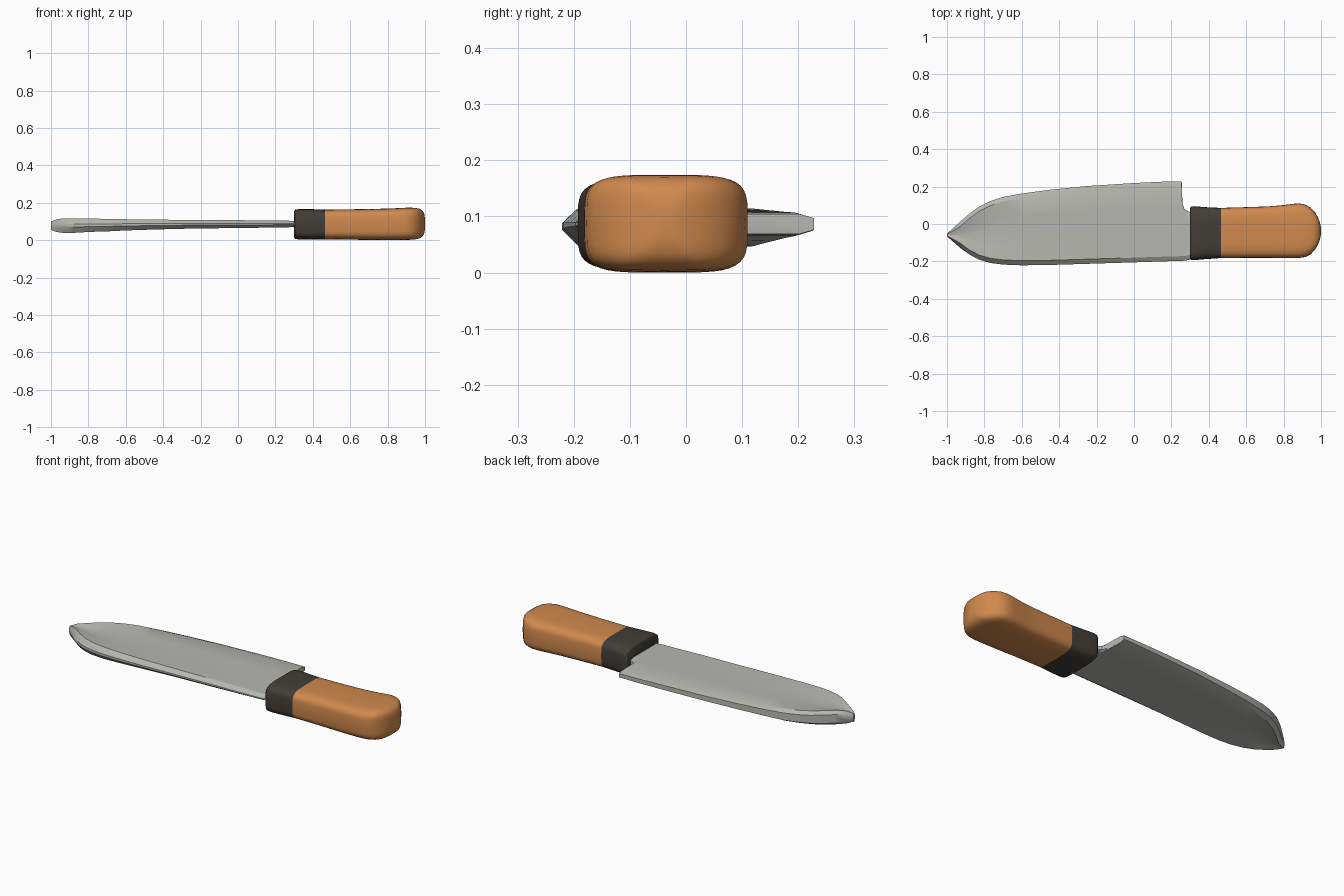
import bpy, bmesh, math


def material(name, rgb):
    m = bpy.data.materials.new(name)
    m.diffuse_color = (*rgb, 1)
    return m


STEEL = material("steel_grey", (0.47, 0.47, 0.44))
DARK = material("dark_collar", (0.055, 0.048, 0.040))
WOOD = material("orange_wood", (0.63, 0.25, 0.075))


def loft(name, rings, mat, angle):
    """Skin a list of equal-length point rings and cap both ends."""
    bm = bmesh.new()
    rows = [[bm.verts.new(p) for p in ring] for ring in rings]
    n = len(rows[0])
    for a, b in zip(rows, rows[1:]):
        for i in range(n):
            j = (i + 1) % n
            bm.faces.new((a[i], a[j], b[j], b[i]))
    bm.faces.new(rows[0])
    bm.faces.new(rows[-1][::-1])
    bmesh.ops.recalc_face_normals(bm, faces=bm.faces)
    me = bpy.data.meshes.new(name)
    bm.to_mesh(me)
    bm.free()
    me.materials.append(mat)
    ob = bpy.data.objects.new(name, me)
    bpy.context.collection.objects.link(ob)
    bpy.ops.object.select_all(action='DESELECT')
    ob.select_set(True)
    bpy.context.view_layer.objects.active = ob
    bpy.ops.object.shade_smooth_by_angle(angle=math.radians(angle))
    return ob


def blade_ring(x, yt, yb, lo, hi, groove):
    """Flat section: blunt cutting edge, pointed back edge, hollow middle."""
    w, c = yt - yb, (lo + hi) / 2
    bev = min(0.025, w * 0.2)
    h = (hi - lo) / 2
    y_mid = yb + w * 0.5 if x < -0.9 else -0.05
    upper = [(yt, h * 0.6), (yt - bev, h), ((yt - bev + y_mid) / 2, h - groove * 0.45),
             (y_mid, h - groove), ((yb + bev + y_mid) / 2, h - groove * 0.45),
             (yb + bev, h), (yb, h * 0.2)]
    pts = upper + [(y, -z) for y, z in reversed(upper)]
    return [(x, y, c + z) for y, z in pts]


def grip_ring(x, yt, yb, lo, hi, power=4.5, n=40):
    """Rounded-rectangle section."""
    ring = []
    for i in range(n):
        a = 2 * math.pi * i / n
        c, s = math.cos(a), math.sin(a)
        y = math.copysign(abs(c) ** (2 / power), c)
        z = math.copysign(abs(s) ** (2 / power), s)
        ring.append((x, (yt + yb) / 2 + y * (yt - yb) / 2, (lo + hi) / 2 + z * (hi - lo) / 2))
    return ring


# Blade: x, cutting edge y, back edge y, underside z, top z, hollow depth
blade = [
    (-1.00, -0.052, -0.066, 0.055, 0.100, 0.000),
    (-0.97, -0.025, -0.092, 0.044, 0.112, 0.006),
    (-0.93, 0.012, -0.127, 0.038, 0.117, 0.012),
    (-0.88, 0.055, -0.163, 0.039, 0.117, 0.016),
    (-0.83, 0.092, -0.190, 0.042, 0.116, 0.016),
    (-0.77, 0.122, -0.208, 0.045, 0.115, 0.014),
    (-0.70, 0.145, -0.217, 0.047, 0.114, 0.011),
    (-0.60, 0.163, -0.221, 0.052, 0.112, 0.007),
    (-0.45, 0.183, -0.219, 0.057, 0.110, 0.003),
    (-0.25, 0.203, -0.213, 0.062, 0.108, 0.001),
    (0.00, 0.219, -0.205, 0.065, 0.107, 0.000),
    (0.15, 0.226, -0.200, 0.067, 0.105, 0.000),
    (0.255, 0.228, -0.197, 0.069, 0.104, 0.000),
    (0.259, 0.110, -0.197, 0.069, 0.104, 0.000),
    (0.270, 0.080, -0.196, 0.069, 0.104, 0.000),
    (0.295, 0.065, -0.192, 0.070, 0.103, 0.000),
    (0.330, 0.062, -0.180, 0.070, 0.103, 0.000),
]
loft("blade", [blade_ring(*s) for s in blade], STEEL, 28)

# Collar between blade and grip
collar = [
    (0.300, 0.086, -0.186, 0.014, 0.156),
    (0.306, 0.093, -0.193, 0.007, 0.163),
    (0.325, 0.095, -0.193, 0.004, 0.166),
    (0.380, 0.090, -0.188, 0.003, 0.166),
    (0.465, 0.086, -0.182, 0.004, 0.164),
]
loft("collar", [grip_ring(*s) for s in collar], DARK, 45)

# Grip with a swelling, rounded butt
grip = [
    (0.465, 0.086, -0.182, 0.004, 0.164),
    (0.600, 0.090, -0.181, 0.003, 0.165),
    (0.720, 0.094, -0.181, 0.001, 0.167),
    (0.800, 0.101, -0.182, 0.000, 0.169),
    (0.850, 0.108, -0.182, 0.000, 0.171),
    (0.885, 0.110, -0.181, 0.001, 0.173),
    (0.915, 0.104, -0.177, 0.002, 0.174),
    (0.945, 0.087, -0.162, 0.004, 0.173),
    (0.968, 0.062, -0.138, 0.009, 0.169),
    (0.984, 0.035, -0.110, 0.018, 0.160),
    (0.995, 0.005, -0.080, 0.033, 0.145),
    (1.000, -0.020, -0.055, 0.060, 0.115),
]
loft("grip", [grip_ring(*s) for s in grip], WOOD, 50)
